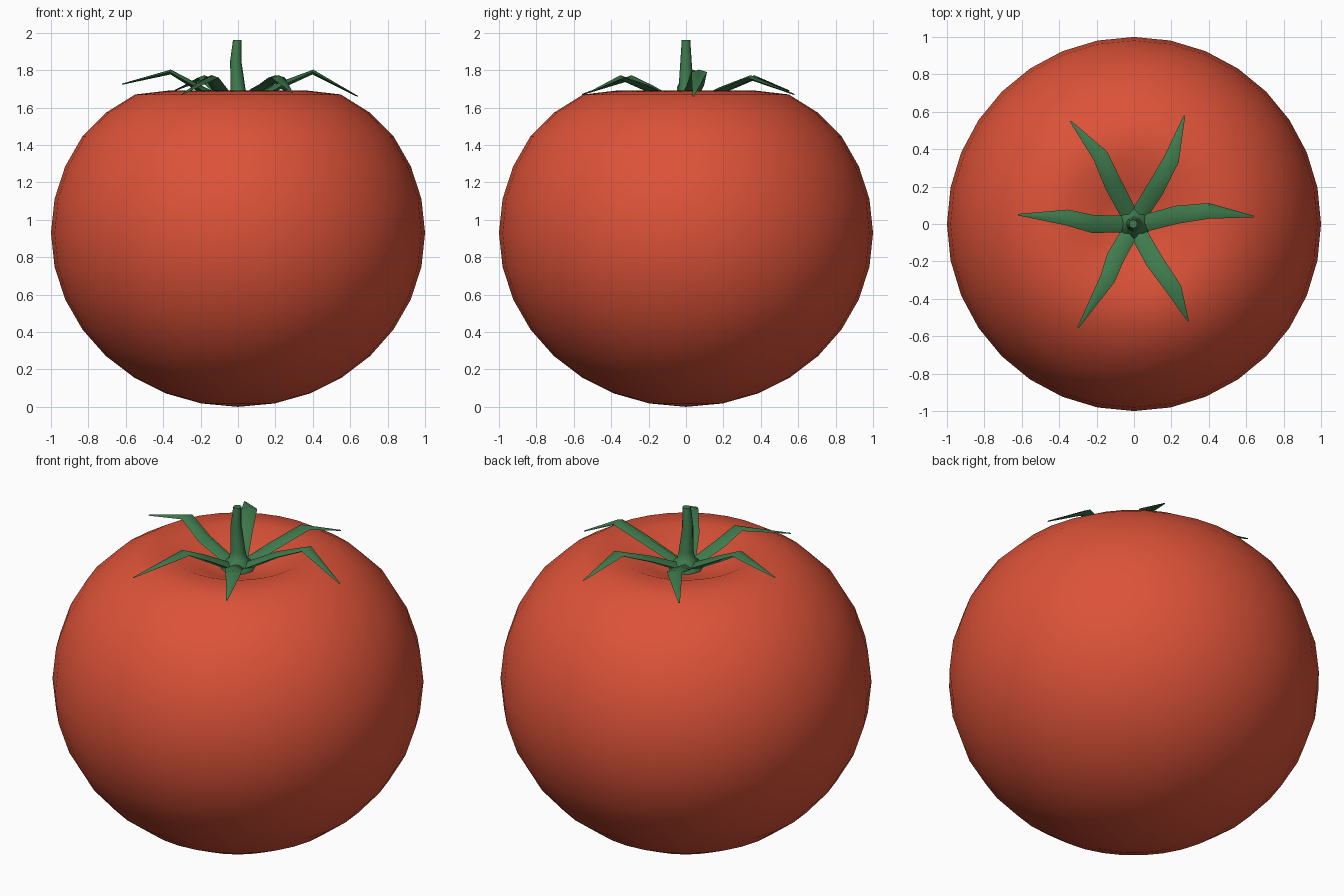
import bpy, math
from mathutils import Vector

if "Cube" in bpy.data.objects:
    bpy.data.objects.remove(bpy.data.objects["Cube"])

RED = (0.72, 0.085, 0.04, 1)
GREEN = (0.05, 0.2, 0.075, 1)


def material(name, color):
    mat = bpy.data.materials.new(name)
    mat.diffuse_color = color
    mat.use_nodes = True
    mat.node_tree.nodes["Principled BSDF"].inputs["Base Color"].default_value = mat.diffuse_color
    return mat


red, green = material("red", RED), material("green", GREEN)


def make_object(name, verts, faces, mat, angle):
    mesh = bpy.data.meshes.new(name)
    mesh.from_pydata(verts, [], faces)
    mesh.materials.append(mat)
    mesh.shade_smooth()
    mesh.set_sharp_from_angle(angle=math.radians(angle))
    obj = bpy.data.objects.new(name, mesh)
    bpy.context.collection.objects.link(obj)
    return obj


def skin(rings):
    """Bridge equal rings and close both ends with a fan or cap."""
    n = len(rings[0])
    verts = [p for ring in rings for p in ring]
    faces = [list(range(n))[::-1]]
    for i in range(len(rings) - 1):
        for j in range(n):
            k = (j + 1) % n
            faces.append([i * n + j, i * n + k, (i + 1) * n + k, (i + 1) * n + j])
    faces.append(list(range(len(verts) - n, len(verts))))
    return verts, faces


def circle(x, y, z, r, n):
    return [(x + r * math.cos(math.tau * i / n), y + r * math.sin(math.tau * i / n), z)
            for i in range(n)]


# Fruit: a squashed sphere profile with a dimpled top
profile = []
for i in range(1, 14):
    a = math.radians(-90 + 11.25 * i)
    profile.append((math.cos(a), 0.93 + 0.93 * math.sin(a)))
profile[-2:] = [(0.705, 1.573), (0.55, 1.67)]
profile += [(0.36, 1.692), (0.19, 1.62)]
N = 32
verts, faces = skin([circle(0, 0, z, r, N) for r, z in profile])
faces = faces[1:-1]
bottom, top, last = len(verts), len(verts) + 1, len(verts) - N
verts += [(0, 0, 0), (0, 0, 1.58)]
for j in range(N):
    k = (j + 1) % N
    faces += [(bottom, k, j), (top, last + j, last + k)]
make_object("tomato_fruit", verts, faces, red, 180)

# Stem: flared at the base, slightly bent
stem = [(0, 0, 1.59, 0.095), (0, 0, 1.625, 0.09), (0, 0, 1.655, 0.05), (0, 0, 1.70, 0.04),
        (-0.012, 0, 1.85, 0.03), (-0.004, 0, 1.96, 0.023)]
make_object("stem", *skin([circle(*s, 8) for s in stem]), green, 50)


# Sepals: diamond cross-section swept along a bent path
def sepal(name, path):
    pts = [Vector(p) for p in path]
    rings = []
    for i, (p, w, t) in enumerate(zip(pts, (0.045, 0.048, 0.042, 0.004),
                                      (0.022, 0.018, 0.013, 0.003))):
        along = pts[min(i + 1, 3)] - pts[max(i - 1, 0)]
        side = Vector((-along.y, along.x, 0)).normalized()
        up = along.cross(side).normalized()
        rings.append([p + side * w, p - up * t, p - side * w, p + up * t])
    make_object(name, *skin(rings), green, 50)


sepals = {
    "right": ((0.04, 0, 1.615), (0.23, 0.05, 1.72), (0.40, 0.07, 1.79), (0.64, 0.04, 1.66)),
    "back_right": ((0.02, 0.04, 1.615), (0.11, 0.18, 1.69), (0.20, 0.345, 1.76), (0.27, 0.58, 1.67)),
    "back_left": ((-0.02, 0.04, 1.615), (-0.11, 0.21, 1.70), (-0.18, 0.365, 1.76), (-0.34, 0.55, 1.69)),
    "left": ((-0.04, 0, 1.615), (-0.22, 0, 1.71), (-0.36, 0.035, 1.79), (-0.62, 0.05, 1.725)),
    "front_left": ((-0.02, -0.04, 1.615), (-0.10, -0.18, 1.70), (-0.14, -0.29, 1.76), (-0.30, -0.555, 1.67)),
    "front_right": ((0.02, -0.04, 1.615), (0.11, -0.20, 1.70), (0.215, -0.35, 1.76), (0.29, -0.52, 1.68)),
}
for key, path in sepals.items():
    sepal("sepal_" + key, path)
